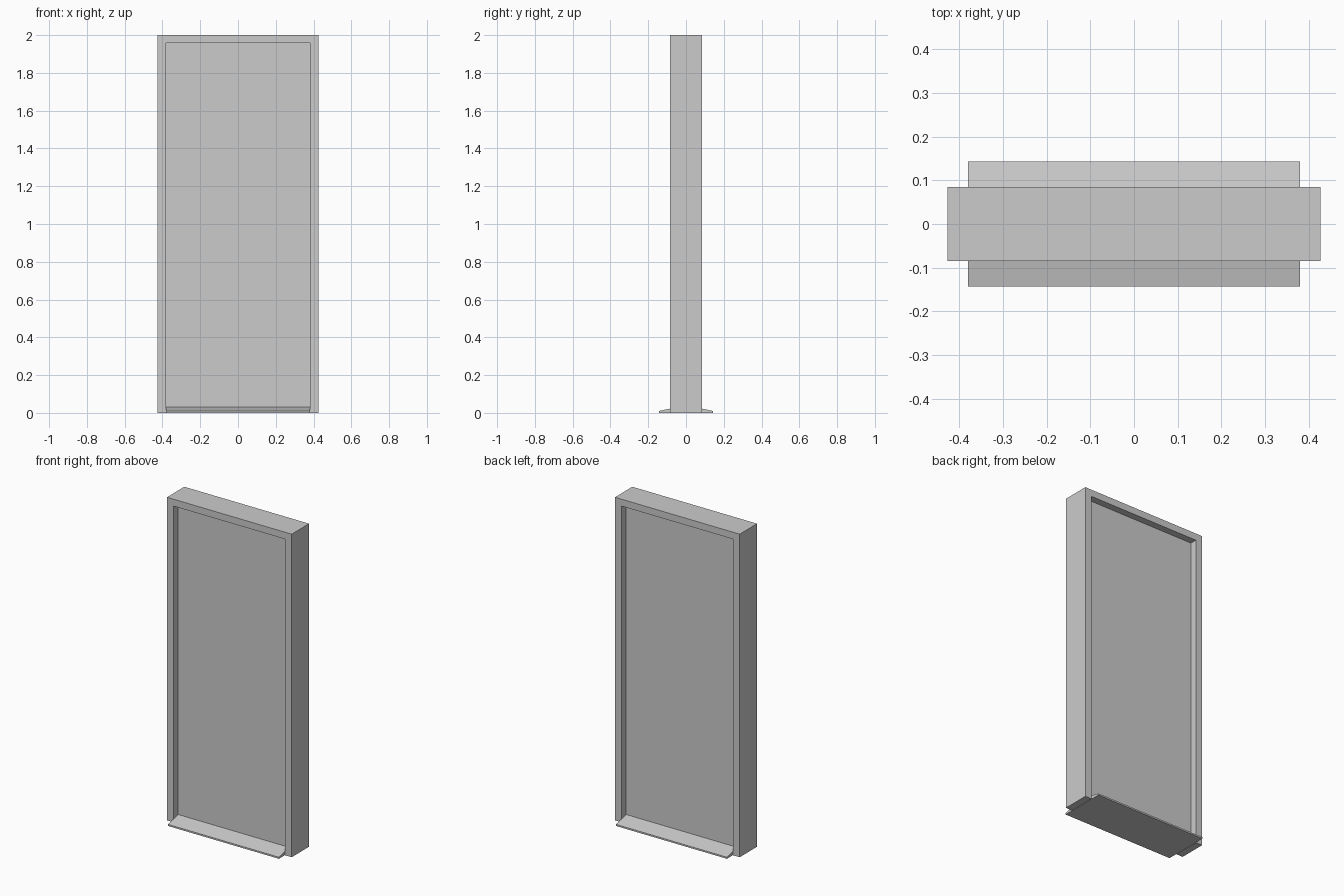
import bpy
import bmesh
from mathutils import Vector

default = bpy.data.objects.get("Cube")
if default:
    bpy.data.objects.remove(default, do_unlink=True)

# Single flat grey
GREY = (0.6, 0.6, 0.6, 1.0)
grey = bpy.data.materials.new("plain grey")
grey.use_nodes = True
grey.diffuse_color = GREY
grey.node_tree.nodes["Principled BSDF"].inputs["Base Color"].default_value = GREY

# Main sizes
HALF_W, HALF_D, HEIGHT = 0.427, 0.085, 2.0
OPEN_W, OPEN_H = 0.382, 1.957
PANEL_D = 0.042
SILL_W, SILL_D = 0.38, 0.143
SILL_EDGE, SILL_TOP = 0.01, 0.032


def extrude_profile(name, points, direction):
    """Fill a closed outline and sweep it along a direction, centred."""
    sweep = Vector(direction)
    bm = bmesh.new()
    face = bm.faces.new([bm.verts.new(Vector(p) - sweep / 2) for p in points])
    result = bmesh.ops.extrude_face_region(bm, geom=[face], use_keep_orig=True)
    moved = [v for v in result["geom"] if isinstance(v, bmesh.types.BMVert)]
    bmesh.ops.translate(bm, verts=moved, vec=sweep)
    bmesh.ops.recalc_face_normals(bm, faces=bm.faces)
    mesh = bpy.data.meshes.new(name)
    bm.to_mesh(mesh)
    bm.free()
    mesh.materials.append(grey)
    obj = bpy.data.objects.new(name, mesh)
    bpy.context.collection.objects.link(obj)
    return obj


# Frame: two jambs and a head in one outline, open at the bottom
outer = [(-HALF_W, 0), (-HALF_W, HEIGHT), (HALF_W, HEIGHT), (HALF_W, 0)]
inner = [(OPEN_W, 0), (OPEN_W, OPEN_H), (-OPEN_W, OPEN_H), (-OPEN_W, 0)]
extrude_profile("door_frame", [(x, 0, z) for x, z in outer + inner],
                (0, HALF_D * 2, 0))

# Recessed panel filling the opening
panel = [(-OPEN_W, 0.005), (-OPEN_W, OPEN_H), (OPEN_W, OPEN_H), (OPEN_W, 0.005)]
extrude_profile("door_panel", [(x, 0, z) for x, z in panel],
                (0, PANEL_D * 2, 0))

# Threshold sloping down to both sides
half = [(SILL_D, 0), (SILL_D, SILL_EDGE), (PANEL_D, SILL_TOP)]
sill = half + [(-y, z) for y, z in reversed(half)]
extrude_profile("threshold", [(0, y, z) for y, z in sill], (SILL_W * 2, 0, 0))
